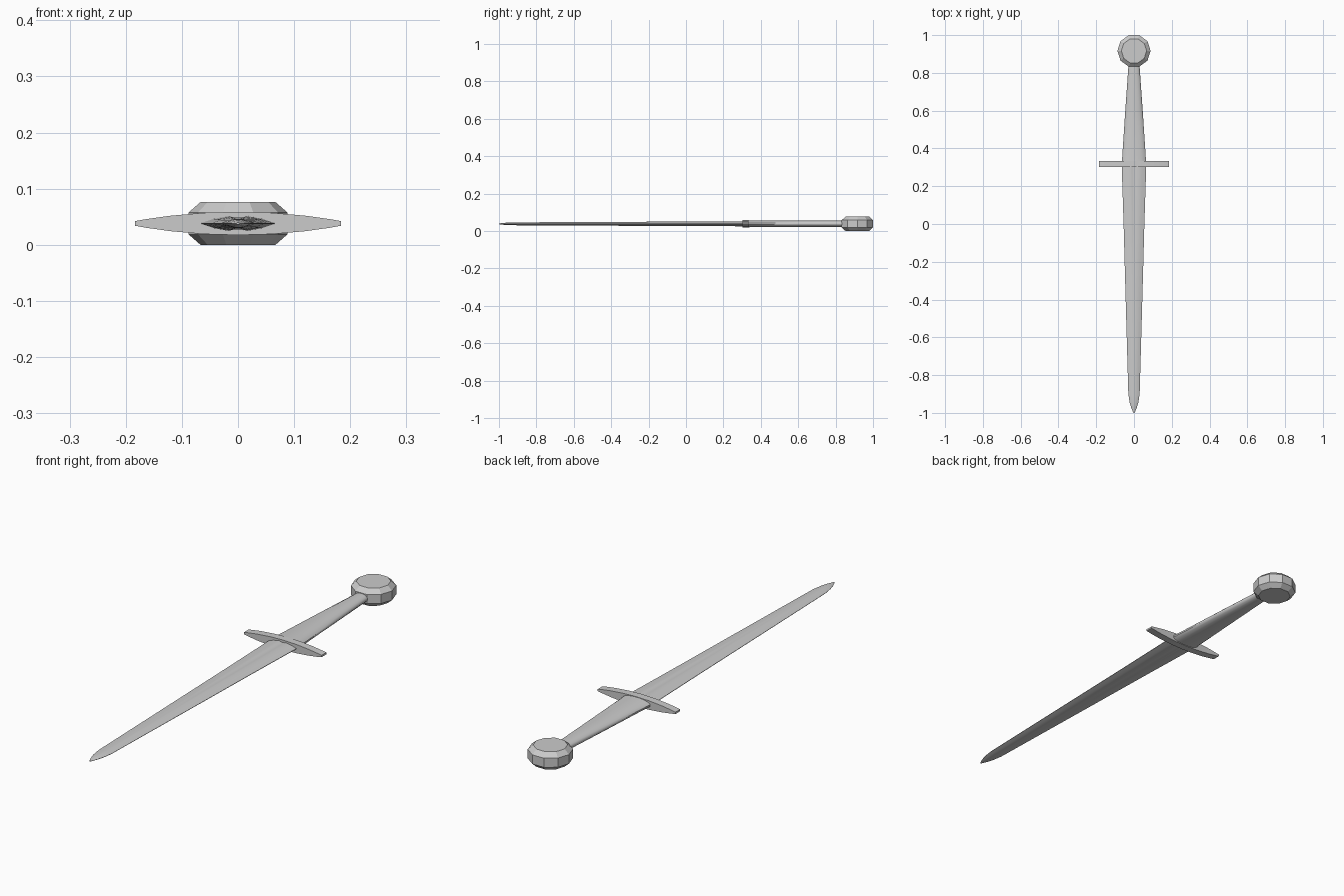
import bpy, bmesh, math

if "Cube" in bpy.data.objects:
    bpy.data.objects.remove(bpy.data.objects["Cube"])

ZC = 0.038  # mid-plane height of the whole sword


def finish(bm, name, angle=30):
    bmesh.ops.recalc_face_normals(bm, faces=bm.faces)
    mesh = bpy.data.meshes.new(name)
    bm.to_mesh(mesh)
    bm.free()
    ob = bpy.data.objects.new(name, mesh)
    ob.location.z = ZC
    bpy.context.collection.objects.link(ob)
    bpy.ops.object.select_all(action='DESELECT')
    ob.select_set(True)
    bpy.context.view_layer.objects.active = ob
    bpy.ops.object.shade_smooth_by_angle(angle=math.radians(angle))
    return ob


def loft(name, rings, angle=30):
    """Skin a list of equal-length point rings and cap both ends."""
    bm = bmesh.new()
    loops = [[bm.verts.new(p) for p in ring] for ring in rings]
    n = len(loops[0])
    for a, b in zip(loops, loops[1:]):
        for i in range(n):
            j = (i + 1) % n
            bm.faces.new((a[i], a[j], b[j], b[i]))
    bm.faces.new(loops[0])
    bm.faces.new(loops[-1])
    return finish(bm, name, angle)


def blade_ring(y, w, t, groove):
    quarter = [(1, 0.08), (0.66, 0.62), (0.25, 0.98), (0.16, 1 - groove * 0.5)]
    top = quarter + [(0, 1 - groove)] + [(-x, z) for x, z in reversed(quarter)]
    ring = top + [(x, -z) for x, z in reversed(top)]
    return [(x * w, y, z * t) for x, z in ring]


def grip_ring(y, w, t, n=16):
    ring = []
    for i in range(n):
        a = math.tau * (i + 0.5) / n
        c, s = math.cos(a), math.sin(a)
        ring.append((w * math.copysign(abs(c) ** 0.9, c), y, t * s))
    return ring


# Blade: tapering lens section with a fuller fading out toward the tip
stations = [(0.31, 0.065, 0.0135, 0.3), (0.0, 0.055, 0.0122, 0.25),
            (-0.33, 0.046, 0.0105, 0.0), (-0.9, 0.030, 0.0078, 0.0),
            (-0.945, 0.023, 0.007, 0.0), (-0.975, 0.014, 0.005, 0.0),
            (-1.0, 0.003, 0.002, 0.0)]
loft("blade", [blade_ring(*s) for s in stations])

# Grip: rounded section narrowing to the pommel
grip = [(0.325, 0.067, 0.0195), (0.345, 0.064, 0.0185), (0.60, 0.047, 0.018), (0.85, 0.029, 0.0175)]
loft("grip", [grip_ring(*s) for s in grip], 40)

# Guard: lens-shaped bar, thick in the middle and thin at the ends
half = [(0.184, 0.004), (0.165, 0.0075), (0.12, 0.0138), (0.06, 0.019)]
upper = half + [(0, 0.0207)] + [(-x, z) for x, z in reversed(half)]
outline = upper + [(x, -z) for x, z in reversed(upper)]
loft("guard", [[(x, y, z) for x, z in outline] for y in (0.302, 0.334)])

# Pommel: ten-sided disc with bevelled faces
R = 0.088
rings = []
for z, r in [(-0.038, 0.067), (-0.0195, R), (0.0195, R), (0.038, 0.067)]:
    rings.append([(r * math.cos(math.tau * i / 10), 0.9163 + r * math.sin(math.tau * i / 10), z)
                  for i in range(10)])
loft("pommel", rings, 20)
